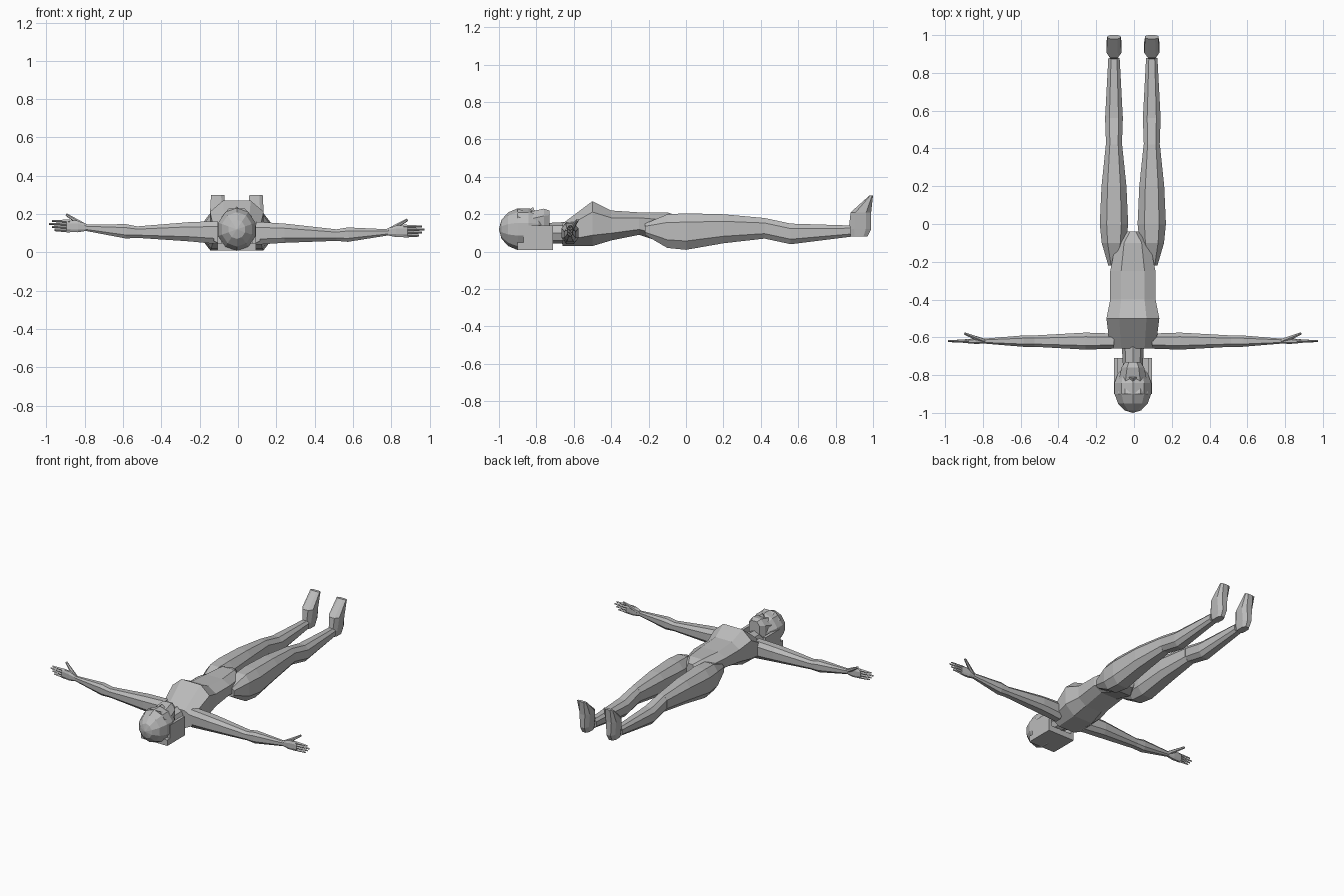
import bpy
import bmesh
from math import cos, sin, pi, copysign
from mathutils import Matrix, Vector

cube = bpy.data.objects.get("Cube")
if cube:
    bpy.data.objects.remove(cube, do_unlink=True)

grey = bpy.data.materials.new("plain grey")
grey.use_nodes = True
shade = (.5, .5, .5, 1)
grey.diffuse_color = shade
grey.node_tree.nodes["Principled BSDF"].inputs["Base Color"].default_value = shade

# the body sits a touch off the middle between the hands
BODY_OFFSET = -.006
AXES = {"x": 0, "y": 1, "z": 2}


def finish(name, bm):
    """Turn a bmesh into a grey flat-shaded object."""
    bmesh.ops.recalc_face_normals(bm, faces=bm.faces)
    mesh = bpy.data.meshes.new(name)
    bm.to_mesh(mesh)
    bm.free()
    mesh.materials.append(grey)
    part = bpy.data.objects.new(name, mesh)
    part.location.x = BODY_OFFSET
    bpy.context.collection.objects.link(part)
    return part


def ring(at, half, low, high):
    """Cross-section: place along the axis, half width and extent."""
    return at, half, low, high


def loft(name, axis, middle, *rings):
    """Skin eight-sided rounded-square rings along an axis."""
    bm = bmesh.new()
    sides = 8
    loops = []
    for at, half, low, high in rings:
        loop = []
        for k in range(sides):
            angle = 2 * pi * (k + .5) / sides
            across, up = [copysign(abs(w / cos(pi / sides)) ** .75, w)
                          for w in (cos(angle), sin(angle))]
            point = [middle + across * half,
                     (low + high) / 2 + up * (high - low) / 2]
            point.insert(AXES[axis], at)
            loop.append(bm.verts.new(point))
        loops.append(loop)
    for first, second in zip(loops, loops[1:]):
        for k in range(sides):
            bm.faces.new((first[k - 1], first[k], second[k], second[k - 1]))
    bm.faces.new(loops[0])
    bm.faces.new(loops[-1])
    return finish(name, bm)


def rod(name, start, end, thick, thin, sides):
    """Tapered prism between two points."""
    start, end = Vector(start), Vector(end)
    along = end - start
    place = Matrix.Translation((start + end) / 2)
    turn = along.to_track_quat("Z", "Y").to_matrix().to_4x4()
    bm = bmesh.new()
    bmesh.ops.create_cone(bm, cap_ends=True, segments=sides, radius1=thick,
                          radius2=thin, depth=along.length, matrix=place @ turn)
    return finish(name, bm)


def box(name, low, high):
    """Block between two opposite corners."""
    low, high = Vector(low), Vector(high)
    place = Matrix.Translation((low + high) / 2)
    bm = bmesh.new()
    bmesh.ops.create_cube(bm, size=1,
                          matrix=place @ Matrix.Diagonal(high - low).to_4x4())
    return finish(name, bm)


def mirror_part(part, slope=0):
    """Copy a left part to the right, raising it with distance by slope."""
    flip = Matrix.Scale(-1, 4, (1, 0, 0))
    flip[2][0] = slope
    twin = part.copy()
    twin.data = part.data.copy()
    twin.name = part.name.replace("left", "right")
    twin.data.transform(flip)
    twin.data.flip_normals()
    bpy.context.collection.objects.link(twin)


# torso: shoulders, chest, ribs, waist, hips, groin
loft("torso", "y", 0,
     ring(at=-.66, half=.12, low=.03, high=.15),
     ring(at=-.5, half=.14, low=.03, high=.27),
     ring(at=-.4, half=.12, low=.06, high=.22),
     ring(at=-.25, half=.12, low=.09, high=.21),
     ring(at=-.1, half=.09, low=.04, high=.21),
     ring(at=-.04, half=.03, low=.06, high=.19))
rod("neck", start=(0, -.8, .1), end=(0, -.62, .1), thick=.05, thin=.06, sides=8)

# skull: faceted ellipsoid with its pole at the crown
bm = bmesh.new()
bmesh.ops.create_uvsphere(
    bm, u_segments=10, v_segments=7, radius=1,
    matrix=Matrix.Translation((0, -.87, .12))
    @ Matrix.Diagonal((.105, .13, .115, 1)) @ Matrix.Rotation(pi / 2, 4, "X"))
finish("skull", bm)

# face: brow, bridge, mouth, chin
loft("face", "y", 0,
     ring(at=-.9, half=.08, low=.05, high=.23),
     ring(at=-.85, half=.08, low=.05, high=.21),
     ring(at=-.76, half=.06, low=.07, high=.23),
     ring(at=-.73, half=.04, low=.12, high=.22))
rod("nose", start=(0, -.81, .22), end=(0, -.86, .2),
    thick=.02, thin=.01, sides=4)

# hair: slab behind the head and a flap on each side
box("back_hair", low=(-.1, -.9, .01), high=(.1, -.71, .05))
flap = box("left_side_hair", low=(.08, -.87, .01), high=(.1, -.71, .14))
mirror_part(flap)

# arm: shoulder, upper arm, elbow, forearm, wrist
arm_line = -.62
arm_parts = [
    loft("left_arm", "x", arm_line,
         ring(at=.1, half=.04, low=.04, high=.16),
         ring(at=.25, half=.045, low=.05, high=.15),
         ring(at=.52, half=.03, low=.06, high=.12),
         ring(at=.58, half=.03, low=.055, high=.13),
         ring(at=.8, half=.012, low=.09, high=.12)),
    loft("left_palm", "x", arm_line,
         ring(at=.78, half=.012, low=.09, high=.12),
         ring(at=.83, half=.015, low=.08, high=.14),
         ring(at=.89, half=.01, low=.08, high=.14)),
    rod("left_thumb", start=(.79, arm_line, .11), end=(.89, -.58, .17),
        thick=.015, thin=.007, sides=6)]
# fingers stacked one above the other, the middle ones longest
for i, finger in enumerate(("little", "ring", "middle", "index")):
    height = .087 + i * .016
    reach = .98 - abs(i - 2) * .014
    arm_parts.append(rod(f"left_{finger}_finger",
                         start=(.87, arm_line, height),
                         end=(reach, arm_line, height),
                         thick=.01, thin=.005, sides=4))
for part in arm_parts:
    mirror_part(part, slope=.03)

# leg: thigh, lower leg and upright foot
leg_line = .1
leg_parts = [
    loft("left_thigh", "y", leg_line,
         ring(at=-.22, half=.03, low=.09, high=.15),
         ring(at=-.1, half=.065, low=.02, high=.2),
         ring(at=0, half=.075, low=.01, high=.205),
         ring(at=.2, half=.066, low=.045, high=.2),
         ring(at=.42, half=.043, low=.07, high=.18)),
    loft("left_lower_leg", "y", leg_line,
         ring(at=.42, half=.042, low=.07, high=.18),
         ring(at=.56, half=.047, low=.04, high=.15),
         ring(at=.88, half=.03, low=.08, high=.14)),
    loft("left_foot", "z", leg_line,
         ring(at=.08, half=.025, low=.88, high=.97),
         ring(at=.12, half=.03, low=.87, high=.99),
         ring(at=.21, half=.04, low=.88, high=.99),
         ring(at=.3, half=.035, low=.98, high=1))]
for part in leg_parts:
    mirror_part(part)
